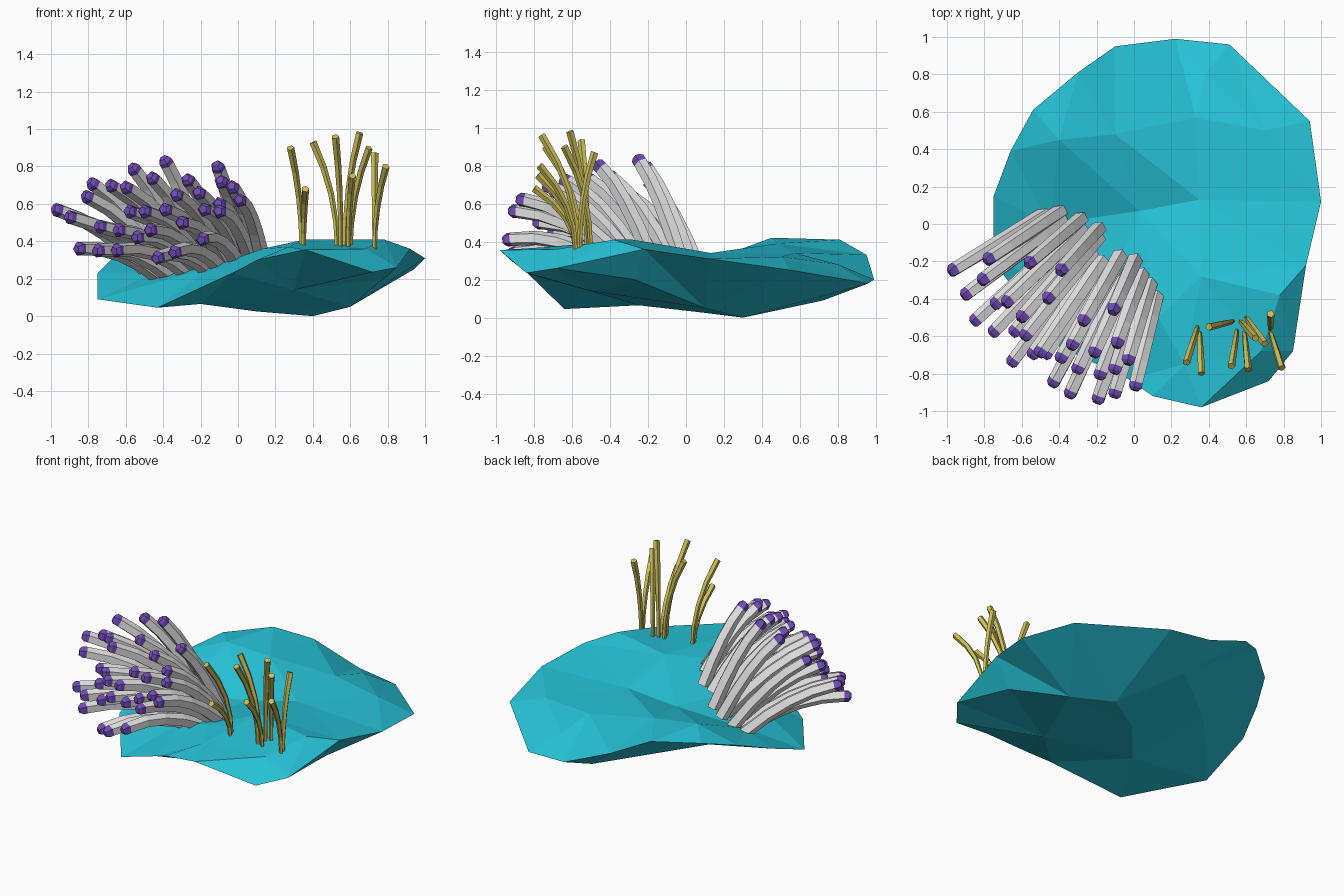
import bpy, bmesh
from mathutils import Vector
from mathutils.geometry import delaunay_2d_cdt

cube = bpy.data.objects.get("Cube")
if cube:
    bpy.data.objects.remove(cube, do_unlink=True)


def make_material(name, color):
    mat = bpy.data.materials.new(name)
    mat.use_nodes = True
    mat.diffuse_color = (*color, 1)
    mat.node_tree.nodes["Principled BSDF"].inputs["Base Color"].default_value = (*color, 1)
    return mat


TEAL = make_material("teal rock", (0.02, 0.56, 0.7))
GREY = make_material("pale grey", (0.78, 0.78, 0.78))
PURPLE = make_material("purple tip", (0.17, 0.075, 0.48))
GOLD = make_material("gold stalk", (0.62, 0.53, 0.1))


def finish(bm, name, *materials):
    bmesh.ops.recalc_face_normals(bm, faces=bm.faces)
    mesh = bpy.data.meshes.new(name)
    bm.to_mesh(mesh)
    bm.free()
    for mat in materials:
        mesh.materials.append(mat)
    obj = bpy.data.objects.new(name, mesh)
    bpy.context.scene.collection.objects.link(obj)
    return obj


# Rock: a rim loop, filled above and below through a few height points
rim = [(-.1, .95, .33), (-.3, .81, .41), (-.54, .61, .385), (-.66, .39, .32),
       (-.75, .15, .23), (-.75, -.2, .09), (-.43, -.64, .045), (-.03, -.83, .23),
       (.1, -.92, .3), (.36, -.98, .355), (.72, -.84, .235), (.85, -.68, .26),
       (.92, -.22, .36), (1, .12, .31), (.94, .55, .25), (.51, .96, .18),
       (.22, .99, .2)]
upper = [(-.4, .45, .42), (-.1, .48, .39), (.33, .57, .34), (.38, .8, .28),
         (.7, .5, .32), (.03, .07, .28), (.35, .13, .34), (-.45, 0, .23),
         (-.15, -.4, .26), (.13, -.5, .36), (.27, -.75, .37),
         (.36, -.28, .41), (.78, -.38, .41), (.68, -.68, .36)]
lower = [(.4, .3, 0), (.1, .1, .025), (.6, .1, .05), (-.2, -.25, .065),
         (.2, .72, .09), (.3, -.5, .14), (.78, -.27, .2), (-.35, .25, .19)]


def fill_sheet(bm, rim_verts, points):
    verts = rim_verts + [bm.verts.new(p) for p in points]
    n = len(rim_verts)
    edges = [(i, (i + 1) % n) for i in range(n)]
    flat = [v.co.xy for v in verts]
    result = delaunay_2d_cdt(flat, edges, [], 1, 1e-5)
    for face in result[2]:
        bm.faces.new([verts[result[3][i][0]] for i in face])


bm = bmesh.new()
rim_verts = [bm.verts.new(p) for p in rim]
fill_sheet(bm, rim_verts, upper)
fill_sheet(bm, rim_verts, lower)
finish(bm, "rock", TEAL)


# Bent tubes: rings along a curve, swept from base through bend to tip
def bezier(a, b, c, t):
    return a * (1 - t) ** 2 + b * 2 * t * (1 - t) + c * t * t


def add_tube(bm, base, bend, tip, r0, r1, steps, cap, sides=5):
    end_dir = (tip - bend).normalized()
    rings = []
    for i in range(steps + 1):
        t = i / steps
        axis = ((bend - base) * (1 - t) + (tip - bend) * t).normalized()
        end = tip - end_dir * cap
        rings.append((bezier(base, bend, end, t), axis, r0 + (r1 - r0) * t))
    if cap:
        rings.append((tip - end_dir * cap * 0.4, end_dir, r1))
        rings.append((tip, end_dir, r1 * 0.6))
    loops = []
    for centre, axis, radius in rings:
        side = axis.cross(Vector((1, -1, 0))).normalized()
        up = axis.cross(side)
        circle = bmesh.ops.create_circle(bm, segments=sides, radius=radius)["verts"]
        for v in circle:
            v.co = centre + side * v.co.x + up * v.co.y
        loops.append(circle)
    for k in range(len(loops) - 1):
        for i in range(sides):
            j = (i + 1) % sides
            face = bm.faces.new((loops[k][i], loops[k][j], loops[k + 1][j], loops[k + 1][i]))
            face.material_index = 1 if k >= steps else 0
    bm.faces.new(loops[0])
    bm.faces.new(loops[-1]).material_index = 1 if cap else 0


# Anemone: tentacles fan out from a diagonal strip on the rock
tips = [(-.97, -.25, .57), (-.9, -.38, .53), (-.85, -.52, .36), (-.81, -.3, .64),
        (-.78, -.19, .71), (-.75, -.58, .35), (-.74, -.43, .48), (-.68, -.42, .7),
        (-.65, -.74, .35), (-.64, -.58, .46), (-.6, -.5, .69), (-.58, -.6, .56),
        (-.56, -.21, .79), (-.54, -.7, .42), (-.5, -.69, .56), (-.47, -.7, .46),
        (-.46, -.4, .74), (-.43, -.85, .31), (-.39, -.25, .83), (-.39, -.72, .57),
        (-.34, -.91, .34), (-.33, -.65, .65), (-.27, -.52, .73), (-.3, -.78, .5),
        (-.21, -.69, .66), (-.19, -.94, .41), (-.18, -.81, .57), (-.11, -.46, .8),
        (-.1, -.91, .56), (-.1, -.78, .6), (-.09, -.64, .72), (-.03, -.73, .69),
        (.01, -.87, .62)]
pivot = Vector((.32, .54, 0))
normal = Vector((.616, .788, 0))

bm = bmesh.new()
for p in tips:
    tip = Vector(p)
    shift = (tip.z - 0.6) * 0.45
    reach = (normal.dot(pivot) + 0.238 - shift) / normal.dot(pivot - tip)
    base = pivot + (tip - pivot) * reach
    base.z = 0.24 + 0.2 * (base.x + 0.45) + min(shift, 0) * 0.45
    bend = (base + tip) / 2 + Vector((0, 0, 0.1))
    tip += (tip - bend).normalized() * 0.022
    add_tube(bm, base, bend, tip, 0.043, 0.038, 4, 0.045)
finish(bm, "anemone_tentacles", GREY, PURPLE)

# Stalks: thin shoots that rise straight, then lean over; (base x, base y, tip)
stalks = [(.34, -.55, (.28, -.74, .9)), (.35, -.58, (.36, -.8, .68)),
          (.53, -.52, (.4, -.55, .93)), (.55, -.57, (.52, -.76, .96)),
          (.57, -.52, (.65, -.61, .98)), (.6, -.5, (.7, -.64, .9)),
          (.73, -.56, (.73, -.48, .87)), (.73, -.58, (.79, -.77, .8)),
          (.59, -.58, (.61, -.78, .75))]
bm = bmesh.new()
for x, y, p in stalks:
    tip = Vector(p)
    base = Vector((x, y, 0.35))
    bend = Vector((x, y, 0.4 + (tip.z - 0.4) * 0.5))
    add_tube(bm, base, bend, tip, 0.012, 0.021, 4, 0)
finish(bm, "stalks", GOLD)
